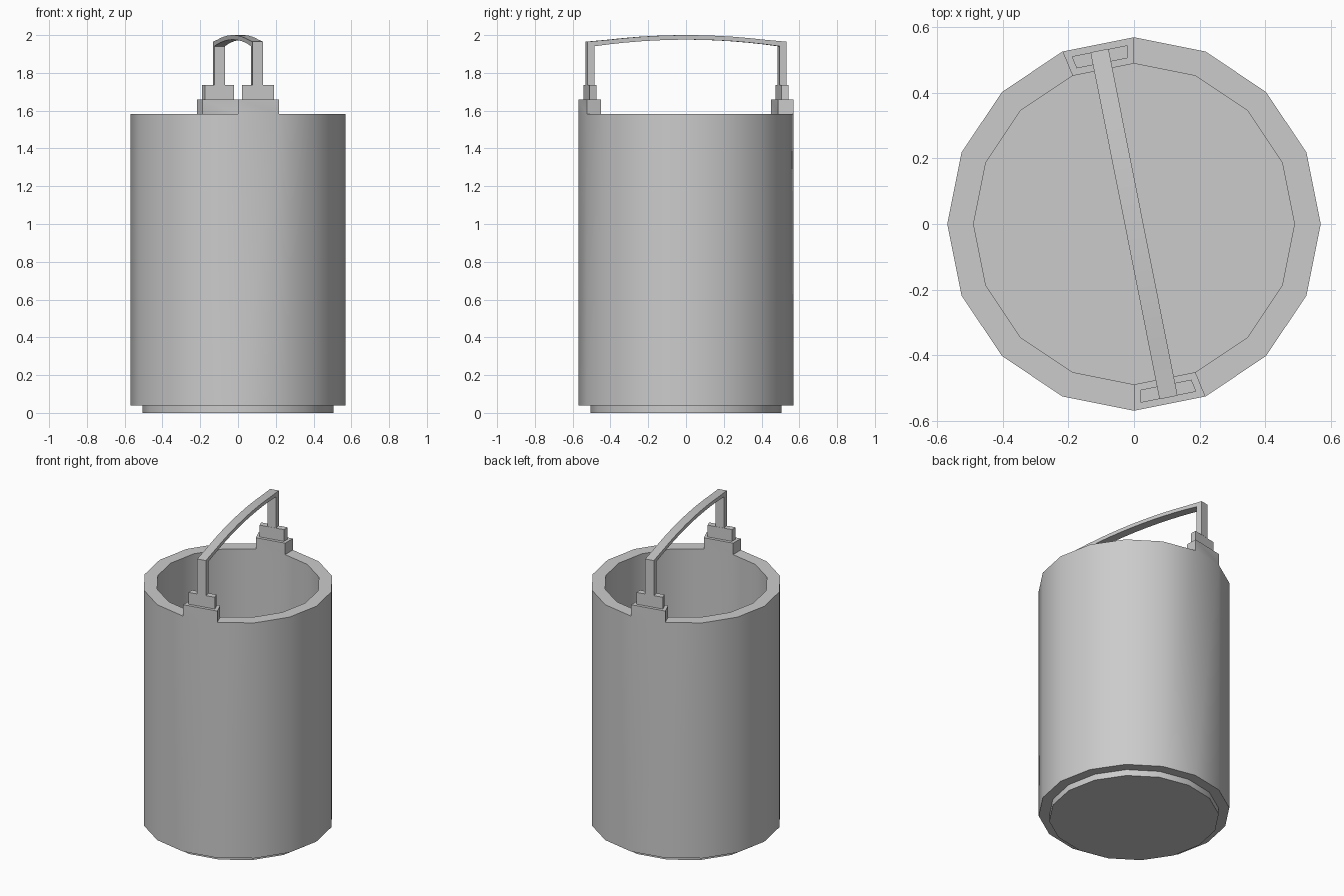
import bpy, bmesh
from math import cos, sin, radians, atan2, degrees
from mathutils import Vector

if "Cube" in bpy.data.objects:
    bpy.data.objects.remove(bpy.data.objects["Cube"])

SIDES = 16
TAB_ANGLE = 101.25      # middle of the raised rim sector


def finish(bm, name):
    bmesh.ops.recalc_face_normals(bm, faces=bm.faces[:])
    mesh = bpy.data.meshes.new(name)
    bm.to_mesh(mesh)
    bm.free()
    ob = bpy.data.objects.new(name, mesh)
    bpy.context.collection.objects.link(ob)
    bpy.ops.object.select_all(action='DESELECT')
    ob.select_set(True)
    bpy.context.view_layer.objects.active = ob
    bpy.ops.object.shade_smooth_by_angle(angle=radians(30))
    return ob


# Bucket body: stepped foot, wall, rim, hollow inside
profile = [(0.505, 0), (0.505, 0.04), (0.568, 0.04),
           (0.568, 1.583), (0.488, 1.583), (0.488, 0.06)]
bm = bmesh.new()
rings = []
for r, z in profile:
    rings.append([bm.verts.new((r * cos(radians(360 * i / SIDES)),
                                r * sin(radians(360 * i / SIDES)), z))
                  for i in range(SIDES)])
for a, b in zip(rings, rings[1:]):
    for i in range(SIDES):
        j = (i + 1) % SIDES
        bm.faces.new((a[i], a[j], b[j], b[i]))
bm.faces.new(rings[0])
bm.faces.new(rings[-1])
bmesh.ops.recalc_face_normals(bm, faces=bm.faces[:])


# Two raised tabs with a smaller block on each, extruded from the rim
def raise_faces(faces, height):
    faces = bmesh.ops.extrude_discrete_faces(bm, faces=faces)["faces"]
    verts = list({v for f in faces for v in f.verts})
    bmesh.ops.translate(bm, verts=verts, vec=(0, 0, height))
    return faces


def is_tab(face):
    c = face.calc_center_median()
    angle = degrees(atan2(c.y, c.x)) % 180
    return abs(c.z - 1.583) < 1e-4 and abs(angle - TAB_ANGLE) < 2


tabs = raise_faces([f for f in bm.faces if is_tab(f)], 0.075)
bm.normal_update()
bmesh.ops.inset_individual(bm, faces=tabs, thickness=0.02, use_even_offset=True)
raise_faces(tabs, 0.077)
finish(bm, "bucket_body")

# Handle: two posts and a shallow arch as one bent strap
STEPS = 12
R_OUT, R_IN, HALF_W = 0.538, 0.50, 0.028
outer, inner = [(-R_OUT, 1.735)], [(-R_IN, 1.735)]
outer.append((-R_OUT, 1.965))
inner.append((-R_IN, 1.941))
for i in range(STEPS + 1):
    t = -1 + 2 * i / STEPS
    rise = 0.035 * (1 - t * t)
    if 0 < i < STEPS:
        outer.append((t * R_IN, 1.965 + rise))
        inner.append((t * R_IN, 1.941 + rise))
outer += [(R_OUT, 1.965), (R_OUT, 1.735)]
inner += [(R_IN, 1.941), (R_IN, 1.735)]

along = Vector((cos(radians(TAB_ANGLE)), sin(radians(TAB_ANGLE)), 0))
across = Vector((-along.y, along.x, 0))
bm = bmesh.new()
sections = []
for (ro, zo), (ri, zi) in zip(outer, inner):
    corners = [(ro, zo, -1), (ro, zo, 1), (ri, zi, 1), (ri, zi, -1)]
    sections.append([bm.verts.new(along * r + across * s * HALF_W + Vector((0, 0, z)))
                     for r, z, s in corners])
for a, b in zip(sections, sections[1:]):
    for i in range(4):
        j = (i + 1) % 4
        bm.faces.new((a[i], a[j], b[j], b[i]))
bm.faces.new(sections[0])
bm.faces.new(sections[-1])
finish(bm, "handle")
